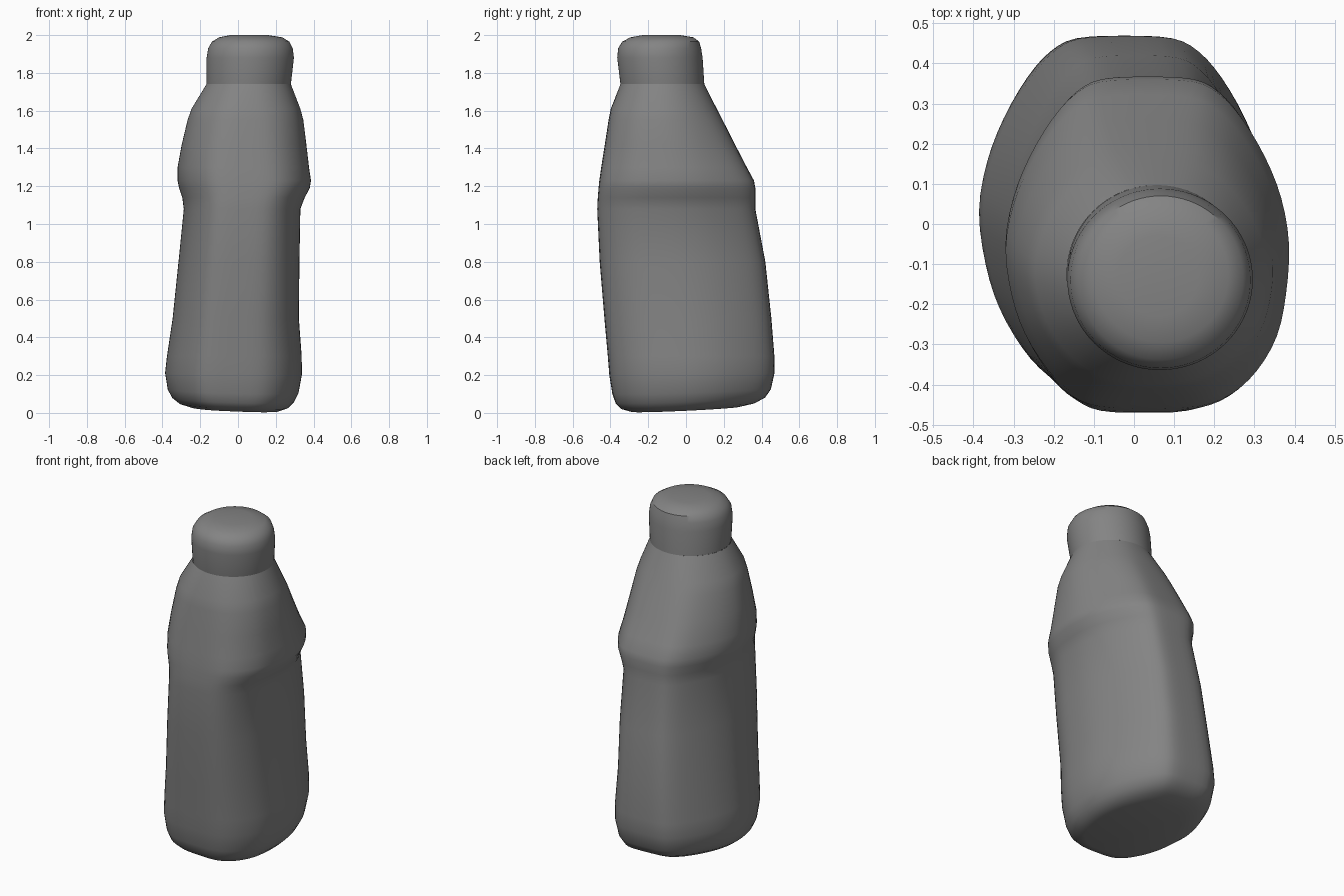
import bpy, bmesh
from mathutils import Vector
from math import sin, cos, pi

if "Cube" in bpy.data.objects:
    bpy.data.objects.remove(bpy.data.objects["Cube"])

# Quarter outlines of the body: flat front and back, rounded flanks
BACK = [(.945, .28), (.83, .53), (.67, .76), (.51, .91), (.33, .985)]
FRONT_LEFT = [(.955, .3), (.86, .55), (.70, .78), (.54, .92), (.34, .988)]
FRONT_RIGHT = [(.98, .3), (.915, .56), (.775, .77), (.59, .915), (.36, .988)]


def outline(steps=3):
    """Closed normalised body outline from the four quarters, smoothed."""
    pts = [(1, 0)] + BACK + [(0, 1)] + [(-x, y) for x, y in reversed(BACK)]
    pts += [(-1, 0)] + [(-x, -y) for x, y in FRONT_LEFT]
    pts += [(0, -1)] + [(x, -y) for x, y in reversed(FRONT_RIGHT)]
    pts = [Vector(p) for p in pts]
    n, out = len(pts), []
    for i in range(n):
        a, b, c, d = (pts[(i + k) % n] for k in (-1, 0, 1, 2))
        for s in range(steps):
            t = s / steps
            out.append(.5 * (2*b + (c-a)*t + (2*a-5*b+4*c-d)*t*t + (3*b-a-3*c+d)*t**3))
    return out


OUT = outline()
N = len(OUT)

# Dark grey plastic
GREY = bpy.data.materials.new("dark_grey")
GREY.diffuse_color = (.23, .23, .23, 1)
GREY.use_nodes = True
GREY.node_tree.nodes["Principled BSDF"].inputs["Base Color"].default_value = GREY.diffuse_color


def loft(name, sections, cap_bottom, cap_top, tilt=False):
    """Skin sections of (z, left, right, front, back, roundness)."""
    bm = bmesh.new()
    rings = []
    for z, x0, x1, y0, y1, r in sections:
        ring = []
        for i, p in enumerate(OUT):
            a = 2 * pi * i / N
            u, v = p.lerp(Vector((cos(a), sin(a))), r)
            x = (x0 + x1) / 2 + u * (x1 - x0) / 2
            y = (y0 + y1) / 2 + v * (y1 - y0) / 2
            # Slightly uneven base, fading out above it
            dz = max(0, .02 + .045*y - .04*x) * max(0, 1 - z/.3) if tilt else 0
            ring.append(bm.verts.new((x, y, z + dz)))
        rings.append(ring)
    for a, b in zip(rings, rings[1:]):
        for i in range(N):
            j = (i + 1) % N
            bm.faces.new((a[i], a[j], b[j], b[i]))
    if cap_bottom:
        bm.faces.new(rings[0][::-1])
    if cap_top:
        bm.faces.new(rings[-1])
    me = bpy.data.meshes.new(name)
    bm.to_mesh(me)
    bm.free()
    me.materials.append(GREY)
    ob = bpy.data.objects.new(name, me)
    bpy.context.collection.objects.link(ob)
    bpy.ops.object.select_all(action='DESELECT')
    ob.select_set(True)
    bpy.context.view_layer.objects.active = ob
    bpy.ops.object.shade_smooth_by_angle(angle=.6)
    return ob


# Bottle body: rounded base, tapering grip, step, sloped shoulder
loft("bottle_body", [
    (0, -.25, .22, -.29, .28, .2),
    (.018, -.31, .265, -.345, .365, .1),
    (.05, -.348, .295, -.373, .42, 0),
    (.1, -.372, .32, -.39, .45, 0),
    (.2, -.386, .338, -.406, .469, 0),
    (.3, -.376, .337, -.414, .468, 0),
    (.5, -.346, .322, -.432, .452, 0),
    (.8, -.315, .325, -.457, .42, 0),
    (1.08, -.287, .33, -.47, .367, 0),
    (1.14, -.295, .353, -.467, .367, 0),
    (1.19, -.312, .380, -.463, .367, 0),
    (1.23, -.32, .386, -.459, .36, 0),
    (1.30, -.32, .376, -.449, .322, .1),
    (1.42, -.298, .362, -.43, .26, .25),
    (1.55, -.267, .346, -.41, .194, .45),
    (1.61, -.246, .33, -.398, .163, .6),
    (1.74, -.167, .28, -.347, .097, 1),
], True, False, tilt=True)

# Round cap with softened top edge
loft("cap", [
    (1.74, -.166, .28, -.347, .097, 1),
    (1.88, -.166, .296, -.364, .088, 1),
    (1.93, -.158, .29, -.359, .08, 1),
    (1.965, -.138, .272, -.338, .07, 1),
    (1.988, -.10, .235, -.295, .04, 1),
    (2.0, -.04, .16, -.23, -.03, 1),
], False, True)
